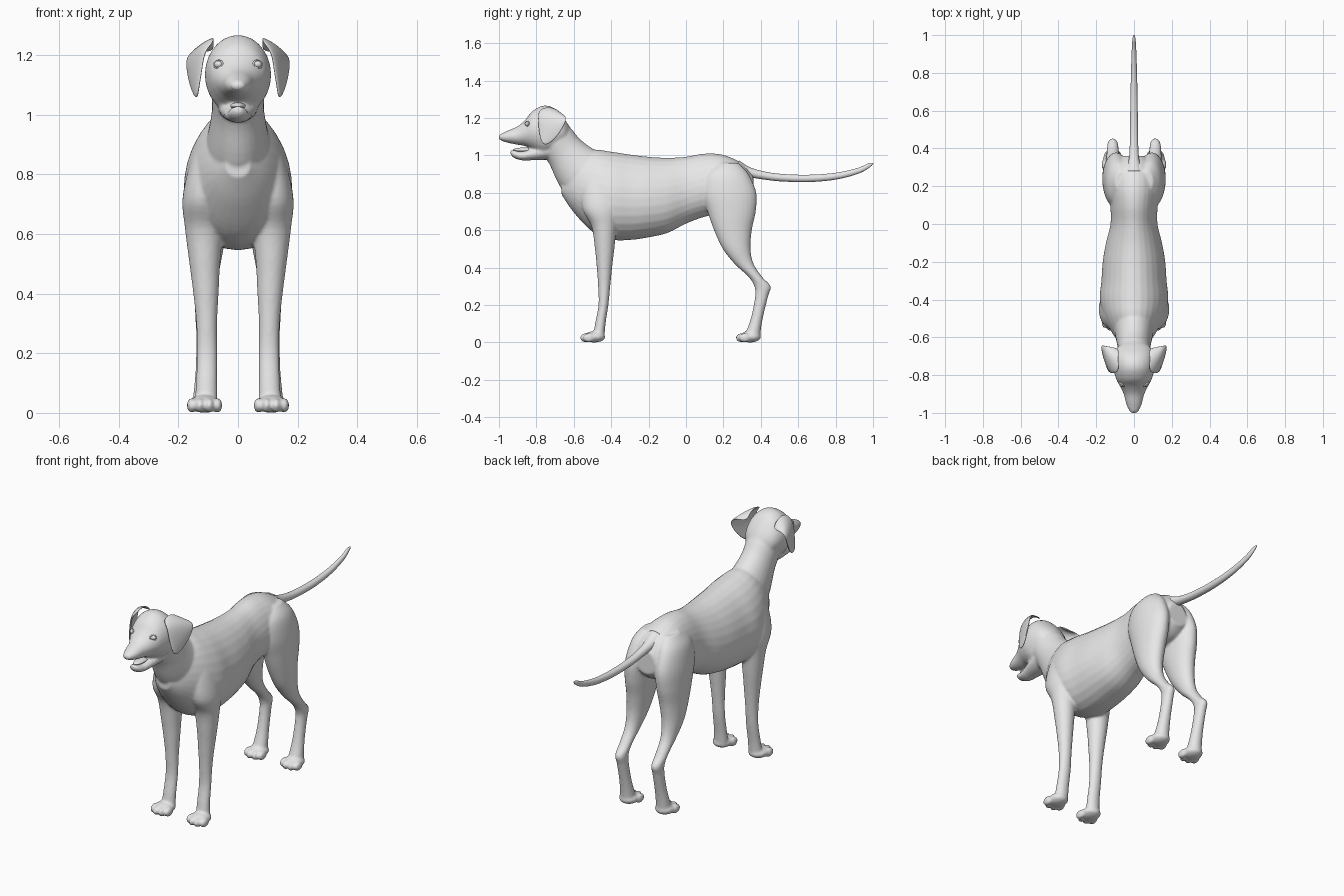
import bpy, bmesh, math
from mathutils import Vector, Matrix

if "Cube" in bpy.data.objects:
    bpy.data.objects.remove(bpy.data.objects["Cube"])

coat = bpy.data.materials.new("light grey")
coat.diffuse_color = (0.8, 0.8, 0.8, 1)
coat.use_nodes = True
coat.node_tree.nodes["Principled BSDF"].inputs["Base Color"].default_value = coat.diffuse_color


def spline(rows, steps=5):
    """Smooth in-between stations (Catmull-Rom)."""
    out = []
    for i in range(len(rows) - 1):
        p0, p1, p2, p3 = (rows[max(0, min(len(rows) - 1, i + k))] for k in (-1, 0, 1, 2))
        for s in range(steps):
            t = s / steps
            out.append([0.5 * (2 * b + (c - a) * t + (2 * a - 5 * b + 4 * c - d) * t * t
                               + (3 * b - a - 3 * c + d) * t ** 3)
                        for a, b, c, d in zip(p0, p1, p2, p3)])
    return out + [list(rows[-1])]


def loft(bm, rings, egg=0.0, n=28):
    """Skin rings given as (centre, side vector, up vector); egg widens the underside."""
    loops = []
    for c, u, v in rings:
        loop = []
        for k in range(n):
            a = 2 * math.pi * k / n
            loop.append(bm.verts.new(c + u * (math.cos(a) * (1 - egg * math.sin(a))) + v * math.sin(a)))
        loops.append(loop)
    faces = [bm.faces.new((p[k], p[(k + 1) % n], q[(k + 1) % n], q[k]))
             for p, q in zip(loops, loops[1:]) for k in range(n)]
    faces += [bm.faces.new(loops[0]), bm.faces.new(loops[-1])]
    bmesh.ops.recalc_face_normals(bm, faces=faces)


def slices_y(bm, rows, egg=0.0):
    """Rows of y, top z, bottom z, half width."""
    loft(bm, [(Vector((0, y, (t + b) / 2)), Vector((w, 0, 0)), Vector((0, 0, (t - b) / 2)))
              for y, t, b, w in spline(rows)], egg)


def slices_z(bm, rows, side):
    """Rows of z, front y, back y, inner x, outer x."""
    loft(bm, [(Vector((side * (i + o) / 2, (f + b) / 2, z)), Vector(((o - i) / 2, 0, 0)),
               Vector((0, (b - f) / 2, 0))) for z, f, b, i, o in spline(rows)])


def tube(bm, rows):
    """Rows of y, z, half width, half thickness along a path on the middle plane."""
    pts, rings = spline(rows), []
    for i, (y, z, w, h) in enumerate(pts):
        a, b = pts[max(i - 1, 0)], pts[min(i + 1, len(pts) - 1)]
        d = Vector((0, b[0] - a[0], b[1] - a[1])).normalized()
        rings.append((Vector((0, y, z)), Vector((w, 0, 0)), Vector((0, -d.z, d.y)) * h))
    loft(bm, rings)


def ball(bm, loc, size):
    bmesh.ops.create_uvsphere(bm, u_segments=24, v_segments=16, radius=1,
                              matrix=Matrix.Translation(loc) @ Matrix.Diagonal((*size, 1)))


def finish(bm, name):
    me = bpy.data.meshes.new(name)
    for f in bm.faces:
        f.smooth = True
    bm.to_mesh(me)
    bm.free()
    me.materials.append(coat)
    ob = bpy.data.objects.new(name, me)
    bpy.context.collection.objects.link(ob)
    return ob


body = bmesh.new()

# Trunk
slices_y(body, [(-.665, .88, .79, .04), (-.6, .99, .695, .10), (-.5, 1.03, .592, .155),
                (-.4, 1.02, .55, .180), (-.3, 1.005, .548, .172), (-.2, .993, .562, .165),
                (-.1, .987, .585, .148), (0, .993, .635, .124), (.1, 1.01, .672, .125),
                (.2, 1.003, .69, .135), (.3, .957, .71, .12), (.36, .89, .76, .06)], egg=.12)

# Neck
tube(body, [(-.46, .84, .13, .17), (-.56, .915, .105, .143), (-.64, 1.01, .088, .108),
            (-.69, 1.08, .09, .10), (-.72, 1.13, .09, .09)])

# Skull with upper muzzle, then lower jaw
slices_y(body, [(-.997, 1.112, 1.088, .012), (-.985, 1.118, 1.078, .027), (-.95, 1.134, 1.067, .042),
                (-.9, 1.156, 1.057, .055), (-.86, 1.19, 1.05, .074), (-.82, 1.238, 1.03, .095),
                (-.76, 1.267, 1.0, .11), (-.7, 1.25, 1.02, .107), (-.65, 1.195, 1.05, .085),
                (-.62, 1.15, 1.08, .04)])
slices_y(body, [(-.938, 1.028, 1.005, .014), (-.92, 1.028, .987, .03), (-.88, 1.022, .974, .04),
                (-.83, 1.038, .974, .05), (-.78, 1.06, .975, .062), (-.72, 1.08, .98, .07)])

# Legs and paws
HIND = [(.96, .17, .28, .03, .10), (.9, .1, .335, .02, .145), (.8, .085, .376, .02, .165),
        (.7, .115, .373, .028, .168), (.6, .15, .352, .04, .165), (.5, .197, .345, .058, .16),
        (.42, .26, .362, .073, .15), (.35, .335, .408, .08, .145), (.3, .365, .453, .083, .142),
        (.25, .37, .44, .083, .14), (.15, .352, .415, .08, .142), (.08, .33, .402, .075, .148),
        (.015, .30, .395, .07, .155)]
FORE = [(.93, -.5, -.4, .06, .125), (.85, -.55, -.36, .05, .158), (.72, -.555, -.35, .05, .186),
        (.62, -.505, -.37, .05, .178), (.5, -.487, -.383, .06, .163), (.4, -.477, -.395, .065, .15),
        (.3, -.47, -.405, .07, .14), (.2, -.468, -.415, .07, .138), (.1, -.486, -.43, .07, .141),
        (.015, -.50, -.437, .068, .148)]
for side in (1, -1):
    for rows, toe_y in ((FORE, -.535), (HIND, .298)):
        slices_z(body, rows, side)
        ball(body, (side * .112, toe_y + .045, .03), (.052, .058, .03))
        for k, dx in enumerate((-.043, -.016, .016, .043)):
            back = .016 if k in (0, 3) else 0
            ball(body, (side * .112 + dx, toe_y + back, .025), (.0165, .032, .025))

dog = finish(body, "body")
remesh = dog.modifiers.new("blend", 'REMESH')
remesh.mode = 'VOXEL'
remesh.voxel_size = .0065
remesh.use_smooth_shade = True
smooth = dog.modifiers.new("soften", 'SMOOTH')
smooth.factor = .5
smooth.iterations = 6

# Tail
bm = bmesh.new()
tube(bm, [(.27, .93, .05, .045), (.33, .912, .03, .028), (.4, .896, .023, .022), (.5, .882, .021, .02),
          (.65, .877, .019, .0195), (.8, .889, .016, .018), (.92, .918, .012, .015),
          (.98, .948, .008, .011), (1.0, .958, .003, .003)])
finish(bm, "tail")

# Nose and tongue
bm = bmesh.new()
ball(bm, (0, -.982, 1.098), (.026, .018, .018))
finish(bm, "nose")
bm = bmesh.new()
ball(bm, (0, -.865, 1.03), (.026, .06, .012))
finish(bm, "tongue")

# Hanging ears: rows run from the root to the tip, front edge to back edge
EAR = [[(.08, -.785, 1.245), (.08, -.74, 1.262), (.08, -.69, 1.25), (.075, -.655, 1.205)],
       [(.112, -.793, 1.215), (.13, -.755, 1.228), (.147, -.69, 1.232), (.152, -.645, 1.215)],
       [(.12, -.79, 1.15), (.14, -.76, 1.15), (.163, -.70, 1.165), (.174, -.637, 1.19)],
       [(.133, -.78, 1.085), (.142, -.755, 1.075), (.155, -.71, 1.095), (.171, -.652, 1.16)],
       [(.138, -.765, 1.062), (.14, -.748, 1.055), (.148, -.718, 1.07), (.165, -.675, 1.12)]]
for side, label in ((1, "left"), (-1, "right")):
    bm = bmesh.new()
    grid = [[bm.verts.new((side * x, y, z)) for x, y, z in row] for row in EAR]
    for r, s in zip(grid, grid[1:]):
        for k in range(3):
            quad = (r[k], r[k + 1], s[k + 1], s[k])
            bm.faces.new(quad if side > 0 else quad[::-1])
    ear = finish(bm, label + "_ear")
    thick = ear.modifiers.new("thickness", 'SOLIDIFY')
    thick.thickness = .011
    thick.offset = 0
    sub = ear.modifiers.new("round", 'SUBSURF')
    sub.levels = sub.render_levels = 2

    # Eye with a lid rim
    bm = bmesh.new()
    ball(bm, (side * .064, -.845, 1.169), (.016, .015, .013))
    finish(bm, label + "_eye")
    bpy.ops.mesh.primitive_torus_add(major_radius=.0165, minor_radius=.0035, major_segments=24,
                                     minor_segments=8, location=(side * .066, -.850, 1.169),
                                     rotation=(math.radians(80), 0, side * math.radians(35)))
    lid = bpy.context.object
    lid.name = label + "_eyelid"
    lid.scale = (1, .8, 1)
    lid.data.materials.append(coat)
    bpy.ops.object.shade_smooth()
